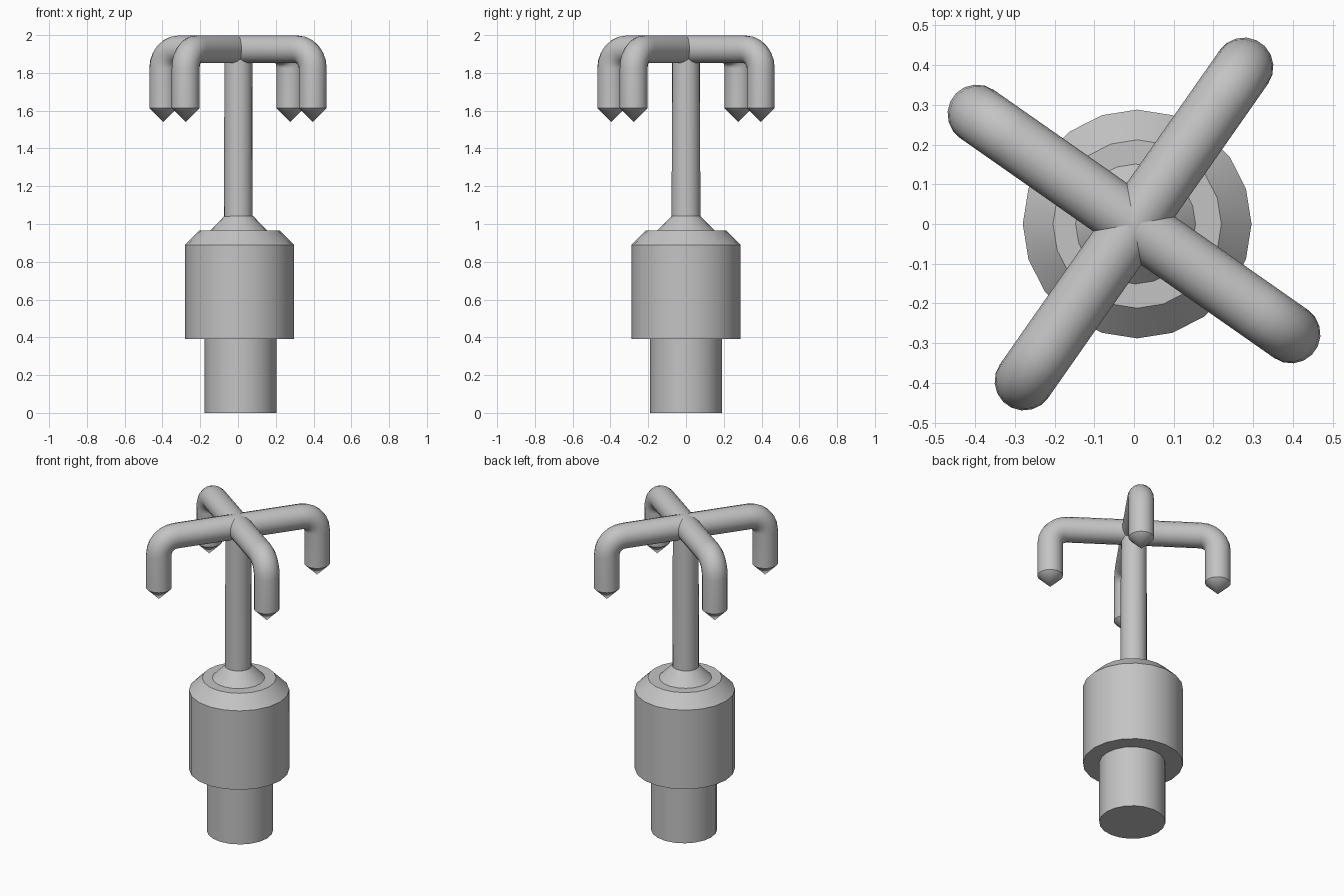
import bpy, bmesh, math
from mathutils import Vector, Matrix

cube = bpy.data.objects.get("Cube")
if cube:
    bpy.data.objects.remove(cube)

grey = bpy.data.materials.new("plain_grey")
grey.use_nodes = True
color = (0.55, 0.55, 0.55, 1)
grey.diffuse_color = color
grey.node_tree.nodes["Principled BSDF"].inputs["Base Color"].default_value = color


def finish(name, bm):
    """Turn a bmesh into a smooth shaded object with sharp edges kept."""
    bmesh.ops.remove_doubles(bm, verts=bm.verts, dist=0.0001)
    bmesh.ops.recalc_face_normals(bm, faces=bm.faces)
    mesh = bpy.data.meshes.new(name)
    bm.to_mesh(mesh)
    bm.free()
    mesh.materials.append(grey)
    obj = bpy.data.objects.new(name, mesh)
    bpy.context.collection.objects.link(obj)
    bpy.ops.object.select_all(action='DESELECT')
    obj.select_set(True)
    bpy.context.view_layer.objects.active = obj
    bpy.ops.object.shade_smooth_by_angle(angle=math.radians(30))
    return obj


def lathe(name, profile, centre_x, sides=20):
    """Spin a (radius, height) profile about a vertical axis."""
    bm = bmesh.new()
    verts = [bm.verts.new((r, 0, z)) for r, z in profile]
    edges = [bm.edges.new(pair) for pair in zip(verts, verts[1:])]
    bmesh.ops.spin(bm, geom=verts + edges, cent=(0, 0, 0), axis=(0, 0, 1),
                   angle=math.tau, steps=sides, use_merge=False)
    bmesh.ops.translate(bm, verts=bm.verts, vec=(centre_x, 0, 0))
    return finish(name, bm)


def arm(name, angle, reach=0.483, height=1.924, radius=0.074, bend=0.1, sides=18):
    """Sweep a round section outwards, round a bend and down to a pointed tip."""
    stations = [(0, height, 0, radius)]
    for i in range(7):
        a = math.pi / 2 * i / 6
        stations.append((reach - bend + bend * math.sin(a),
                         height - bend + bend * math.cos(a), a, radius))
    stations += [(reach, 1.613, math.pi / 2, radius),
                 (reach, 1.54, math.pi / 2, 0.0)]
    bm = bmesh.new()
    rings = []
    for x, z, tilt, r in stations:
        turn = Matrix.Rotation(tilt, 3, 'Y')
        ring = []
        for k in range(sides):
            t = math.tau * k / sides
            section = Vector((0, r * math.cos(t), r * math.sin(t)))
            ring.append(bm.verts.new(Vector((x, 0, z)) + turn @ section))
        rings.append(ring)
    for a, b in zip(rings, rings[1:]):
        for k in range(sides):
            n = (k + 1) % sides
            bm.faces.new((a[k], a[n], b[n], b[k]))
    bm.faces.new(rings[0])
    bmesh.ops.rotate(bm, verts=bm.verts, cent=(0, 0, 0),
                     matrix=Matrix.Rotation(angle, 3, 'Z'))
    return finish(name, bm)


# Lower plug
lathe("base_plug", [(0, 0), (0.19, 0), (0.19, 0.41), (0, 0.41)], 0.013)

# Wide body with a chamfered shoulder
lathe("body", [(0, 0.39), (0.288, 0.39), (0.288, 0.89), (0.212, 0.966), (0, 0.966)], 0.008)

# Collar and upright stem
lathe("collar", [(0, 0.96), (0.151, 0.966), (0.076, 1.042), (0, 1.042)], 0.004)
lathe("stem", [(0, 1.03), (0.076, 1.03), (0.074, 1.92), (0, 1.92)], 0.002)

# Four hooked arms
for i, name in enumerate(("back_left", "back_right", "front_right", "front_left")):
    arm(name + "_arm", math.radians(55 + 90 * i))
